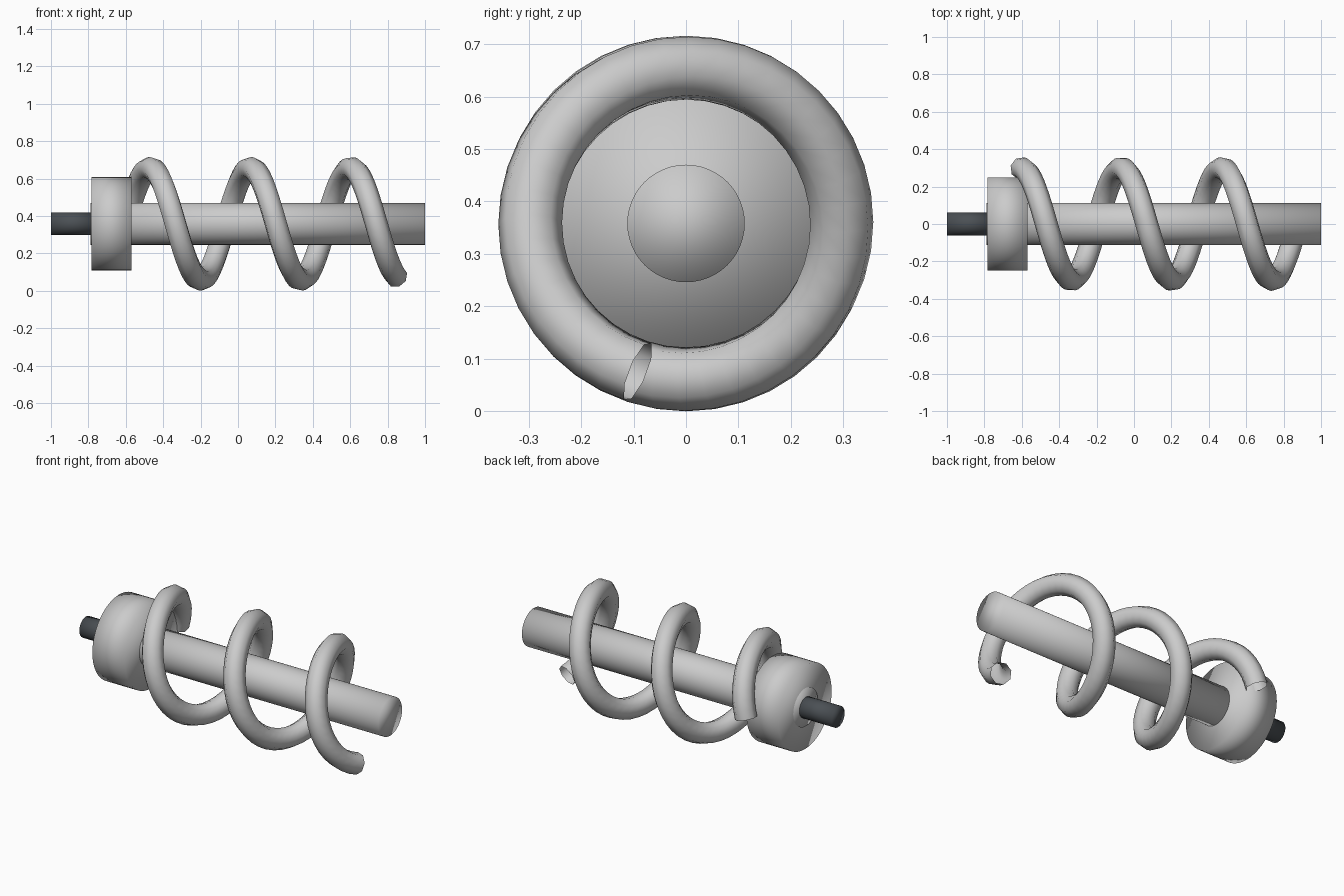
import bpy
from math import sin, cos, pi

if "Cube" in bpy.data.objects:
    bpy.data.objects.remove(bpy.data.objects["Cube"])

AXIS_Z = 0.358      # height of the common axis
COIL_R = 0.297      # radius of the coil centre line
PITCH = 0.537
TURNS = 2.7
STEPS = 108


def rod(name, x0, x1, radius, sides=48):
    """Smooth cylinder lying along x."""
    bpy.ops.mesh.primitive_cylinder_add(
        vertices=sides, radius=radius, depth=x1 - x0,
        location=((x0 + x1) / 2, 0, AXIS_Z), rotation=(0, pi / 2, 0))
    ob = bpy.context.object
    ob.name = name
    bpy.ops.object.shade_smooth()
    return ob


# Central shaft, collar and dark drive stub
rod("shaft", -0.788, 1.0, 0.112)
rod("collar", -0.783, -0.57, 0.249)
stub = rod("drive_stub", -1.0, -0.75, 0.061)
dark = bpy.data.materials.new("dark_steel")
dark.diffuse_color = (0.07, 0.08, 0.09, 1)
dark.use_nodes = True
dark.node_tree.nodes["Principled BSDF"].inputs["Base Color"].default_value = dark.diffuse_color
stub.data.materials.append(dark)

# Open-ended spiral tube, starting at the back (+y) beside the collar
curve = bpy.data.curves.new("spiral_flight", 'CURVE')
curve.dimensions = '3D'
curve.bevel_depth = 0.061
curve.bevel_resolution = 2
curve.use_fill_caps = False
path = curve.splines.new('POLY')
path.points.add(STEPS)
for i, p in enumerate(path.points):
    t = TURNS * i / STEPS
    a = 2 * pi * t
    p.co = (-0.603 + PITCH * t, COIL_R * cos(a), AXIS_Z + COIL_R * sin(a), 1)
path.use_smooth = True
spiral = bpy.data.objects.new("spiral_flight", curve)
bpy.context.collection.objects.link(spiral)
bpy.ops.object.select_all(action='DESELECT')
spiral.select_set(True)
bpy.context.view_layer.objects.active = spiral
bpy.ops.object.convert(target='MESH')
bpy.ops.object.shade_smooth()
